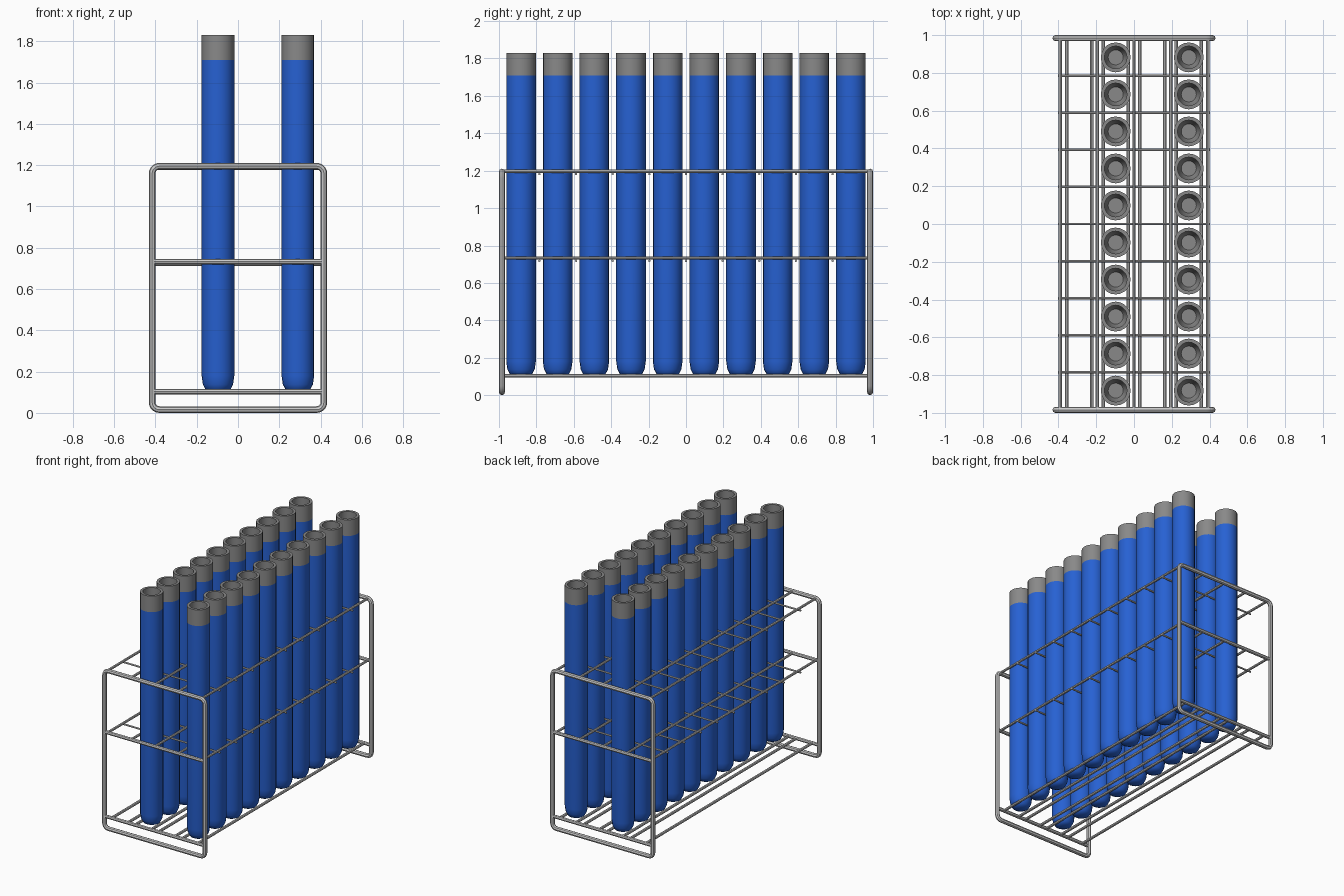
import bpy, math
from mathutils import Vector

if "Cube" in bpy.data.objects:
    bpy.data.objects.remove(bpy.data.objects["Cube"])

PITCH = 0.196
COLS = [-0.29, -0.097, 0.097, 0.29]


def link(name, data):
    ob = bpy.data.objects.new(name, data)
    bpy.context.collection.objects.link(ob)
    return ob


def wire(name, paths, radius, cyclic=False):
    """Round wire along each path, turned into one mesh object."""
    cu = bpy.data.curves.new(name, 'CURVE')
    cu.dimensions = '3D'
    cu.bevel_depth = radius
    cu.bevel_resolution = 2
    cu.use_fill_caps = not cyclic
    for pts in paths:
        sp = cu.splines.new('POLY')
        sp.points.add(len(pts) - 1)
        for p, co in zip(sp.points, pts):
            p.co = (*co, 1)
        sp.use_cyclic_u = cyclic
    tmp = link(name + "_path", cu)
    dg = bpy.context.evaluated_depsgraph_get()
    me = bpy.data.meshes.new_from_object(tmp.evaluated_get(dg))
    bpy.data.objects.remove(tmp)
    return smooth(link(name, me))


def smooth(ob):
    bpy.ops.object.select_all(action='DESELECT')
    ob.select_set(True)
    bpy.context.view_layer.objects.active = ob
    bpy.ops.object.shade_smooth_by_angle(angle=math.radians(40))
    return ob


def rounded_rect(y, hx, z0, z1, r, n=5):
    pts = []
    corners = [(hx - r, z1 - r), (-hx + r, z1 - r), (-hx + r, z0 + r), (hx - r, z0 + r)]
    for k, (cx, cz) in enumerate(corners):
        for i in range(n + 1):
            a = math.pi / 2 * (k + i / n)
            pts.append((cx + r * math.cos(a), y, cz + r * math.sin(a)))
    return pts


# End frames with their two cross bars
for tag, y in (("front", -0.984), ("back", 0.984)):
    wire(tag + "_end_frame", [rounded_rect(y, 0.416, 0.016, 1.195, 0.035)], 0.016, True)
    wire(tag + "_end_bars", [[(-0.416, y, z), (0.416, y, z)] for z in (0.103, 0.733)], 0.013)

# Middle and upper grids: long rods with cross rods slung beneath
for tag, z in (("middle", 0.733), ("upper", 1.197)):
    wire(tag + "_long_rods",
         [[(x, -0.984, z), (x, 0.984, z)] for x in (-0.39, -0.195, 0, 0.195, 0.39)], 0.009)
    wire(tag + "_cross_rods",
         [[(-0.402, k * PITCH, z - 0.015), (0.402, k * PITCH, z - 0.015)]
          for k in range(-4, 5)], 0.0065)

# Bottom shelf: two rods under each column
wire("bottom_rods",
     [[(c + s, -0.984, 0.103), (c + s, 0.984, 0.103)] for c in COLS for s in (-0.066, 0.066)], 0.01)

# Test tube: outer wall up, over the rim and down the inside
blue = bpy.data.materials.new("blue_liquid")
blue.diffuse_color = (0.02, 0.12, 0.65, 1)
blue.use_nodes = True
blue.node_tree.nodes["Principled BSDF"].inputs["Base Color"].default_value = blue.diffuse_color
grey = bpy.data.materials.new("grey_glass")
grey.diffuse_color = (0.25, 0.25, 0.25, 1)
grey.use_nodes = True
grey.node_tree.nodes["Principled BSDF"].inputs["Base Color"].default_value = grey.diffuse_color
profile = [(0.03, 0.095), (0.058, 0.109), (0.073, 0.138), (0.079, 0.18),
           (0.079, 1.71), (0.079, 1.83), (0.06, 1.83), (0.06, 0.18), (0.04, 0.125)]
N = 20
verts = [(r * math.cos(2 * math.pi * i / N), r * math.sin(2 * math.pi * i / N), z)
         for r, z in profile for i in range(N)]
faces, mats = [list(range(N))[::-1]], [0]
for j in range(len(profile) - 1):
    for i in range(N):
        k = (i + 1) % N
        faces.append([j * N + i, j * N + k, (j + 1) * N + k, (j + 1) * N + i])
        mats.append(0 if j < 4 else 1)
faces.append([(len(profile) - 1) * N + i for i in range(N)])
mats.append(1)
tube = bpy.data.meshes.new("test_tube")
tube.from_pydata(verts, [], faces)
tube.materials.append(blue)
tube.materials.append(grey)
tube.polygons.foreach_set("material_index", mats)
smooth(link("tube_template", tube))
bpy.data.objects.remove(bpy.data.objects["tube_template"])

# Two full columns of ten tubes
for c, x in enumerate((COLS[1], COLS[3])):
    for k in range(10):
        ob = link(f"test_tube_{c + 1}_{k + 1}", tube)
        ob.location = Vector((x, (k - 4.5) * PITCH, 0))
